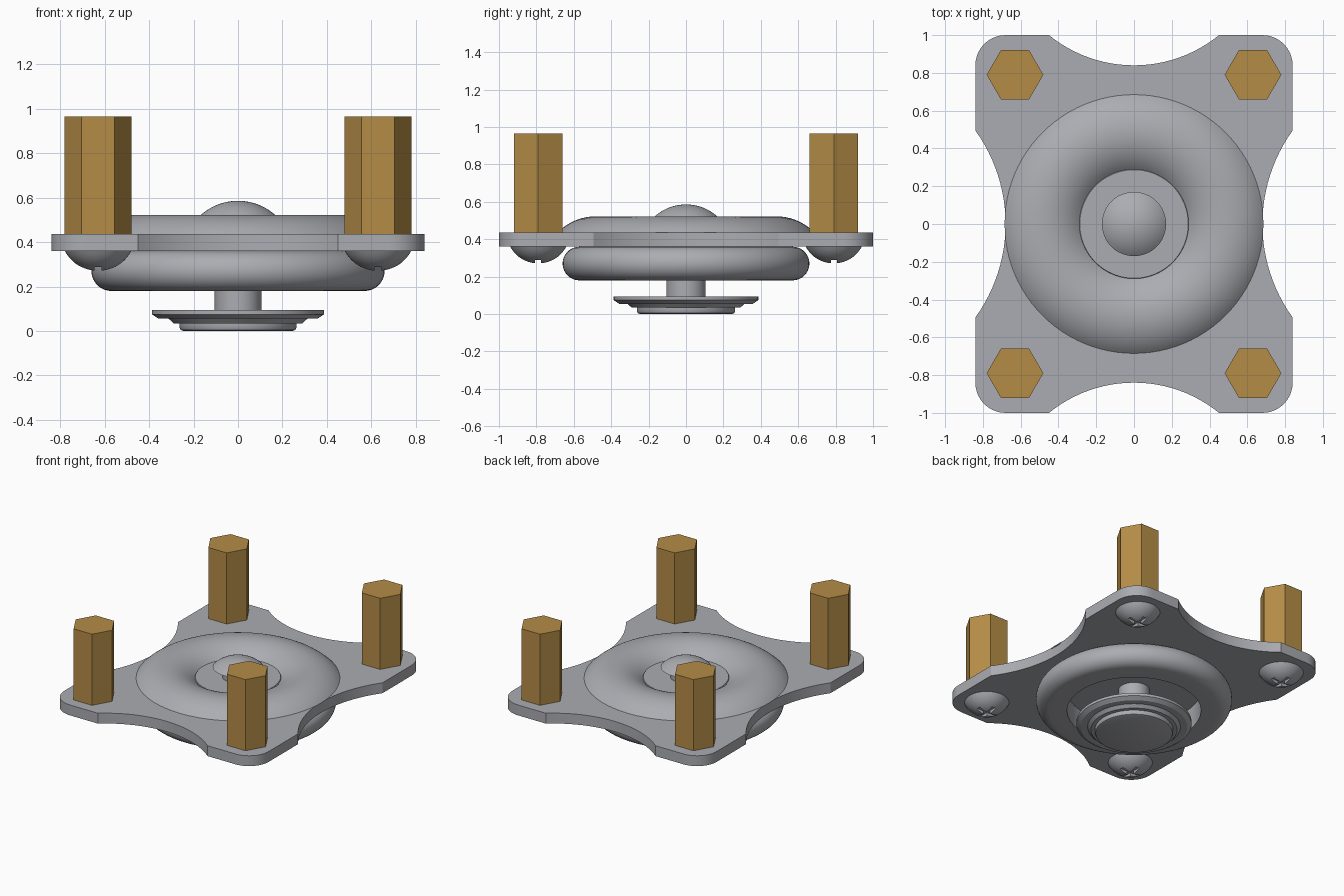
import bpy, bmesh, math
from mathutils import Vector, Matrix

if "Cube" in bpy.data.objects:
    bpy.data.objects.remove(bpy.data.objects["Cube"])


def material(name, rgb):
    m = bpy.data.materials.new(name)
    m.diffuse_color = (*rgb, 1)
    m.use_nodes = True
    m.node_tree.nodes["Principled BSDF"].inputs["Base Color"].default_value = m.diffuse_color
    return m


STEEL = material("steel_grey", (0.41, 0.415, 0.445))
BRASS = material("brass", (0.46, 0.265, 0.062))


def finish(bm, name, mat, smooth=True):
    """Write a bmesh to an object, smooth below 30 degrees."""
    bmesh.ops.remove_doubles(bm, verts=bm.verts, dist=1e-5)
    bmesh.ops.recalc_face_normals(bm, faces=bm.faces)
    for f in bm.faces:
        f.smooth = smooth
    for e in bm.edges:
        e.smooth = len(e.link_faces) == 2 and e.calc_face_angle(0) < math.radians(30)
    me = bpy.data.meshes.new(name)
    bm.to_mesh(me)
    bm.free()
    me.materials.append(mat)
    ob = bpy.data.objects.new(name, me)
    bpy.context.collection.objects.link(ob)
    return ob


def lathe(name, profile, mat, steps=96):
    """Spin an (r, z) profile around z."""
    bm = bmesh.new()
    vs = [bm.verts.new((r, 0, z)) for r, z in profile]
    es = [bm.edges.new(p) for p in zip(vs, vs[1:])]
    bmesh.ops.spin(bm, geom=vs + es, cent=(0, 0, 0), axis=(0, 0, 1),
                   angle=2 * math.pi, steps=steps, use_duplicate=False)
    return finish(bm, name, mat)


def prism(name, outline, z0, z1, mat, smooth=True):
    """Extrude an (x, y) outline from z0 to z1."""
    bm = bmesh.new()
    face = bm.faces.new([bm.verts.new((x, y, z0)) for x, y in outline])
    ext = bmesh.ops.extrude_face_region(bm, geom=[face])["geom"]
    bmesh.ops.translate(bm, vec=(0, 0, z1 - z0),
                        verts=[v for v in ext if isinstance(v, bmesh.types.BMVert)])
    return finish(bm, name, mat, smooth)


def arc(cx, cy, r, a0, a1, n):
    """Points on an arc, angles in degrees."""
    return [(cx + r * math.cos(math.radians(a0 + (a1 - a0) * i / n)),
             cy + r * math.sin(math.radians(a0 + (a1 - a0) * i / n))) for i in range(n + 1)]


def cap(r, z_rim, z_top, n=10):
    """Spherical cap profile from the axis to the rim."""
    h = z_top - z_rim
    s = abs(h)
    R = (r * r + s * s) / (2 * s)
    a = math.asin(r / R)
    sign = 1 if h > 0 else -1
    return [(R * math.sin(a * i / n), z_top - sign * R * (1 - math.cos(a * i / n)))
            for i in range(n + 1)]


# Mounting plate: rounded corners, shallow bites in all four sides
PX, PY, RC = 0.84, 1.0, 0.16


def bite(half, sag, edge, n=24):
    """Bite points along t, as (t, distance from centre)."""
    R = (half * half + sag * sag) / (2 * sag)
    a = math.asin(half / R)
    return [(R * math.sin(a * (2 * i / n - 1)),
             edge - sag + R - R * math.cos(a * (2 * i / n - 1))) for i in range(n + 1)]


side = bite(0.495, 0.16, PX)
end = bite(0.45, 0.16, PY)
outline = [(d, t) for t, d in side]
outline += arc(PX - RC, PY - RC, RC, 0, 90, 10)
outline += [(-t, d) for t, d in end]
outline += arc(RC - PX, PY - RC, RC, 90, 180, 10)
outline += [(-d, -t) for t, d in side]
outline += arc(RC - PX, RC - PY, RC, 180, 270, 10)
outline += [(t, -d) for t, d in end]
outline += arc(PX - RC, RC - PY, RC, 270, 360, 10)
prism("mounting_plate", outline, 0.36, 0.437, STEEL)

# Raised ring on top, with a flat floor in its middle
R = (0.2 ** 2 + 0.085 ** 2) / (2 * 0.085)
span = math.degrees(math.asin(0.2 / R))
ring = arc(0.485, 0.522 - R, R, 90 - span, 90 + span * 0.97, 20)
lathe("upper_ring", [(0, 0.43), (0.685, 0.43)] + ring + [(0.287, 0.447), (0, 0.447)], STEEL)

# Round-edged lower housing with a hollow underneath
lathe("lower_housing", [(0, 0.34), (0.45, 0.34), (0.45, 0.18)]
      + arc(0.57, 0.27, 0.09, -90, 90, 16) + [(0, 0.36)], STEEL)

# Centre stem and its domed button
lathe("centre_stem", [(0, 0.09), (0.105, 0.09), (0.105, 0.523), (0, 0.523)], STEEL, 48)
lathe("top_button", cap(0.17, 0.52, 0.586) + [(0, 0.52)], STEEL, 64)

# Stepped foot
lathe("stepped_foot", [(0, 0), (0.245, 0), (0.258, 0.005), (0.263, 0.016), (0.263, 0.034),
                       (0.29, 0.034), (0.312, 0.055), (0.358, 0.055), (0.387, 0.075),
                       (0.387, 0.095), (0, 0.095)], STEEL)

# Screw head with a cross slot, cut once and shared by the four corners
screw = lathe("screw_head", cap(0.15, 0.361, 0.27) + [(0, 0.361)], STEEL, 48)
w, l = 0.016, 0.075
quarter = [(l, -w), (l, w), (w, w)]
cross = []
for k in range(4):
    c, s = round(math.cos(k * math.pi / 2)), round(math.sin(k * math.pi / 2))
    cross += [(c * x - s * y, s * x + c * y) for x, y in quarter]
cutter = prism("slot_cutter", cross, 0.2, 0.296, STEEL, False)
mod = screw.modifiers.new("slot", "BOOLEAN")
mod.operation, mod.solver, mod.object = "DIFFERENCE", "EXACT", cutter
bpy.context.view_layer.update()
deps = bpy.context.evaluated_depsgraph_get()
bm = bmesh.new()
bm.from_mesh(screw.evaluated_get(deps).to_mesh())
for ob in (screw, cutter):
    bpy.data.objects.remove(ob)
screw = finish(bm, "screw_head", STEEL)

# Hexagonal brass standoff
post = prism("brass_standoff", arc(0, 0, 0.15, 0, 300, 5), 0.437, 0.965, BRASS, False)

# One screw and one standoff at each corner
for part in (screw, post):
    for i, (sx, sy) in enumerate([(1, 1), (-1, 1), (-1, -1), (1, -1)]):
        ob = part if i == 0 else part.copy()
        if i:
            bpy.context.collection.objects.link(ob)
        ob.location = (0.63 * sx, 0.79 * sy, 0)
